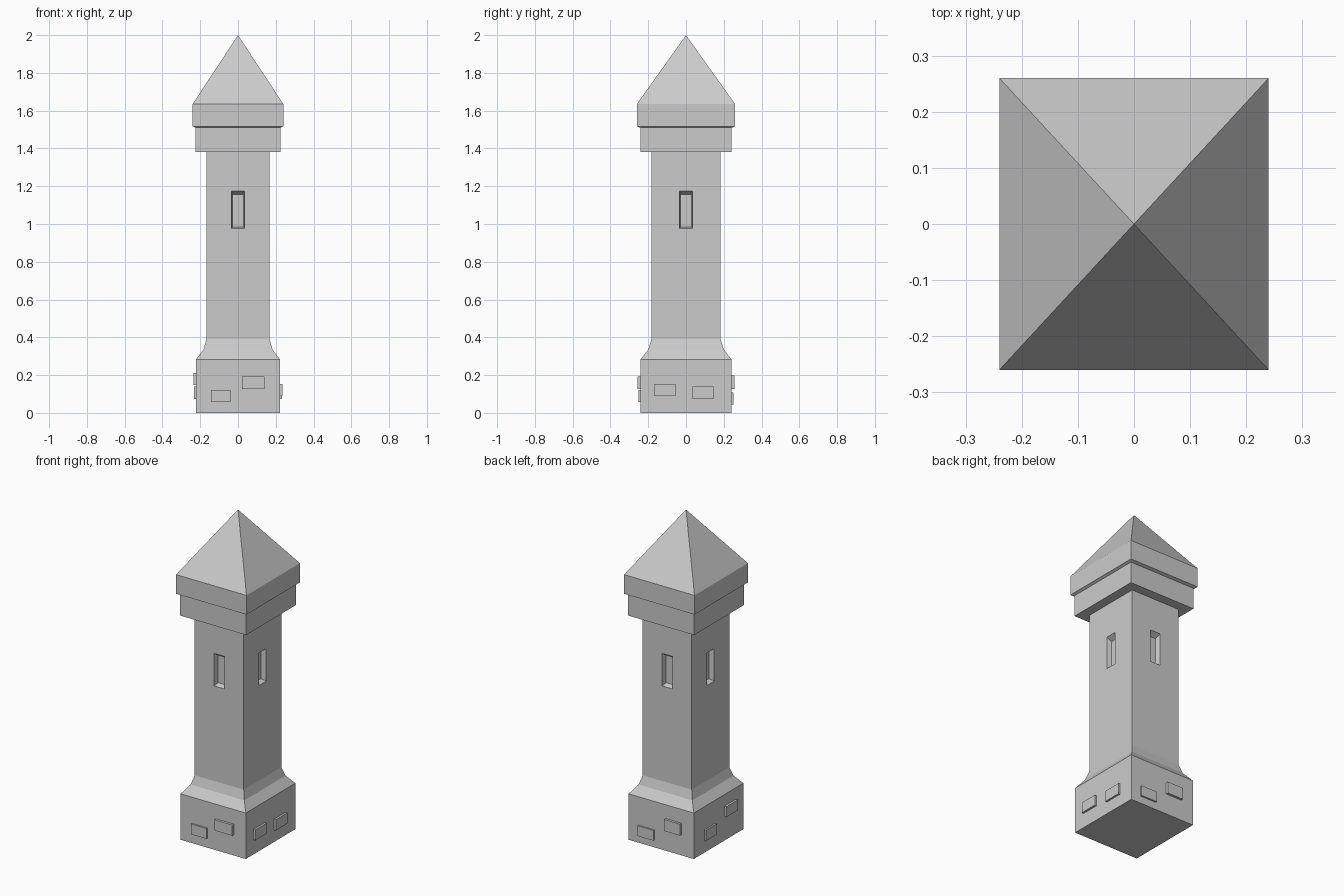
import bpy, bmesh
from mathutils import Matrix, Vector
from math import pi

if "Cube" in bpy.data.objects:
    bpy.data.objects.remove(bpy.data.objects["Cube"])


def make(name, bm):
    bmesh.ops.recalc_face_normals(bm, faces=bm.faces)
    me = bpy.data.meshes.new(name)
    bm.to_mesh(me)
    bm.free()
    ob = bpy.data.objects.new(name, me)
    bpy.context.collection.objects.link(ob)
    return ob


def loft(bm, rings, apex=None, cap_start=True):
    """Skin a list of four-point rings, ending in a cap or an apex."""
    loops = [[bm.verts.new(p) for p in r] for r in rings]
    for a, b in zip(loops, loops[1:]):
        for i in range(4):
            j = (i + 1) % 4
            bm.faces.new((a[i], a[j], b[j], b[i]))
    if cap_start:
        bm.faces.new(loops[0])
    if apex:
        tip = bm.verts.new(apex)
        for i in range(4):
            bm.faces.new((loops[-1][i], loops[-1][(i + 1) % 4], tip))
    else:
        bm.faces.new(loops[-1])


def rect(hx, hy, z):
    return [(-hx, -hy, z), (hx, -hy, z), (hx, hy, z), (-hx, hy, z)]


# Tower body: plinth, flare, shaft and collar
bm = bmesh.new()
loft(bm, [rect(*r) for r in [
    (.222, .241, 0), (.222, .241, .283), (.183, .2, .335), (.167, .183, .39),
    (.167, .183, 1.38), (.225, .242, 1.38), (.225, .242, 1.51)]])
body = make("tower_body", bm)

# Pyramid roof with a straight eave band
bm = bmesh.new()
loft(bm, [rect(.225, .242, 1.51), rect(.24, .26, 1.517), rect(.24, .26, 1.635)],
     apex=(0, 0, 2), cap_start=False)
make("roof", bm)

# Tapered window recesses cut into all four shaft sides
for k, (side, dist) in enumerate([("front", .183), ("right", .167),
                                  ("back", .183), ("left", .167)]):
    turn = Matrix.Rotation(k * pi / 2, 4, 'Z')
    bm = bmesh.new()
    rings = []
    for depth, hw, z0, z1 in [(-.03, .042, .965, 1.195), (.03, .028, .985, 1.155)]:
        y = depth - dist
        rings.append([turn @ Vector(p) for p in
                      [(-hw, y, z0), (hw, y, z0), (hw, y, z1), (-hw, y, z1)]])
    loft(bm, rings)
    cutter = make("window_cutter_" + side, bm)
    cutter.hide_render = True
    cutter.hide_viewport = True
    mod = body.modifiers.new("window_" + side, 'BOOLEAN')
    mod.operation = 'DIFFERENCE'
    mod.solver = 'EXACT'
    mod.object = cutter

# Raised stones on the plinth: quarter turns, start, end, bottom, top, relief
stones = [
    (0, .02, .14, .127, .193, .015), (0, -.143, -.04, .058, .122, .010),
    (1, -.167, -.056, .09, .154, .013), (1, .034, .146, .074, .14, .012),
    (2, -.155, -.046, .045, .108, .010), (2, .03, .137, .127, .198, .015),
    (3, -.139, -.03, .074, .14, .010), (3, .057, .17, .148, .212, .014)]
for n, (k, a, b, z0, z1, out) in enumerate(stones):
    face = .241 if k % 2 == 0 else .222
    size = (b - a, out + .01, z1 - z0)
    centre = ((a + b) / 2, -face - out / 2 + .005, (z0 + z1) / 2)
    bm = bmesh.new()
    bmesh.ops.create_cube(bm, size=1, matrix=Matrix.Rotation(k * pi / 2, 4, 'Z')
                          @ Matrix.Translation(centre) @ Matrix.Diagonal((*size, 1)))
    make(f"plinth_stone_{n + 1}", bm)
